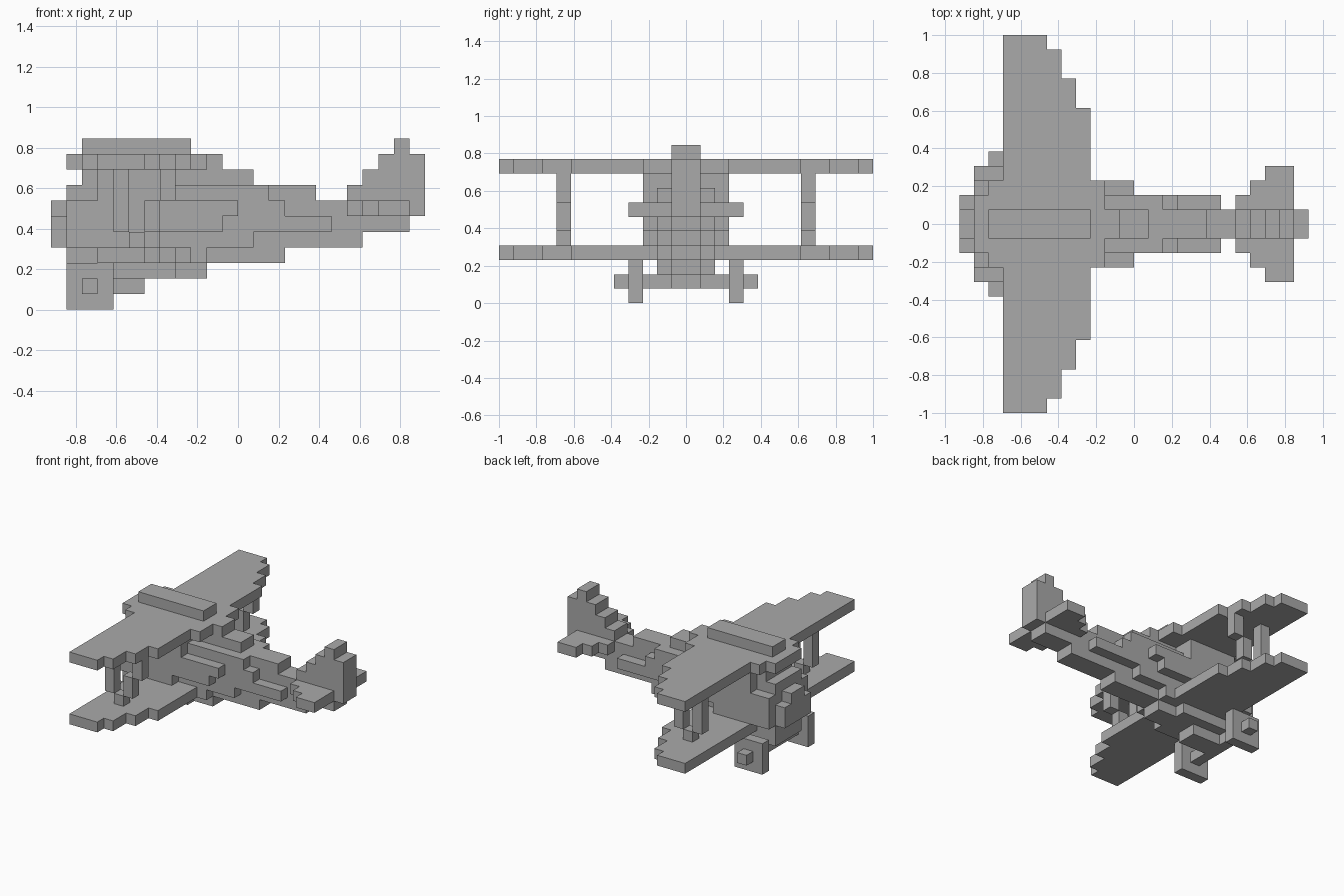
import bpy
import bmesh
import math
from mathutils import Vector

default = bpy.data.objects.get("Cube")
if default:
    bpy.data.objects.remove(default, do_unlink=True)

UNIT = 2 / 26  # edge of one block

paint = bpy.data.materials.new("plain grey")
paint.use_nodes = True
grey = (0.4, 0.4, 0.4, 1)
paint.diffuse_color = grey
paint.node_tree.nodes["Principled BSDF"].inputs["Base Color"].default_value = grey


def box(x0, x1, y0, y1, z0, z1):
    """Cells of a block-built box."""
    return {(x, y, z) for x in range(x0, x1) for y in range(y0, y1) for z in range(z0, z1)}


def slab(half, x0, x1, z0, z1):
    """Box centred across the body."""
    return box(x0, x1, -half, half, z0, z1)


def pair(cells):
    """Cells together with their reflection across the body."""
    return cells | {(x, -y - 1, z) for x, y, z in cells}


def part(name, *groups):
    """One clean outer shell around all the cells."""
    cells = set().union(*groups)
    bm = bmesh.new()
    for cell in cells:
        for axis in range(3):
            for side in (0, 1):
                step = list(cell)
                step[axis] += 1 if side else -1
                if tuple(step) in cells:
                    continue
                base = Vector(cell)
                base[axis] += side
                u, v = Vector(), Vector()
                u[(axis + 1) % 3] = 1
                v[(axis + 2) % 3] = 1
                loop = [base, base + u, base + u + v, base + v]
                if not side:
                    loop.reverse()
                bm.faces.new([bm.verts.new((p - Vector((0, 0, 0))) * UNIT) for p in loop])
    bmesh.ops.remove_doubles(bm, verts=bm.verts, dist=UNIT / 100)
    bmesh.ops.dissolve_limit(bm, angle_limit=math.radians(1), verts=bm.verts, edges=bm.edges)
    mesh = bpy.data.meshes.new(name)
    bm.to_mesh(mesh)
    bm.free()
    mesh.materials.append(paint)
    obj = bpy.data.objects.new(name, mesh)
    bpy.context.collection.objects.link(obj)


def wing(z):
    """Straight leading edge, stepped trailing edge."""
    steps = ((13, -6), (12, -5), (10, -4), (8, -3))
    return set().union(*(slab(half, -9, rear, z, z + 1) for half, rear in steps))


# Wings: the upper one has a rounded middle and a raised ridge
part("lower_wing", wing(3))
part("upper_wing", wing(9), slab(3, -10, -2, 9, 10), slab(2, -11, -3, 9, 10),
     slab(1, -3, -1, 9, 10), slab(1, -10, -3, 10, 11))

# V-shaped wing struts
part("wing_struts", pair(box(-8, -7, 8, 9, 5, 9) | box(-7, -6, 8, 9, 4, 5)
                         | box(-6, -5, 8, 9, 5, 7) | box(-5, -4, 8, 9, 7, 9)))

# Fuselage: narrow core, wider middle and widest cabin sides
core = [slab(1, -11, rear, z, z + 1)
        for z, rear in enumerate((-2, 3, 8, 11, 12, 5, 1), start=2)]
middle = [slab(2, -11, rear, z, z + 1)
          for z, rear in enumerate((-4, -2, 1, 6, 3, 2), start=2)]
cabin = [slab(2, -10, -4, 8, 9), slab(3, -9, -4, 7, 9), slab(3, -11, -5, 4, 5),
         slab(3, -11, -1, 5, 6), slab(3, -11, 0, 6, 7)]
core[-1] = slab(1, -10, 1, 8, 9)
part("fuselage", *core, *middle, *cabin)

# Nose plate
part("nose", slab(2, -12, -11, 4, 6), slab(1, -12, -11, 4, 7))

# Landing gear
part("wheels", pair(box(-11, -8, 3, 4, 0, 3)))
part("axle", slab(5, -10, -9, 1, 2), slab(1, -9, -6, 1, 2))

# Tail
part("tailplane", slab(2, 7, 8, 6, 7), slab(3, 8, 9, 6, 7), slab(4, 9, 11, 6, 7))
part("tail_fin", *(slab(1, z, 12, z, z + 1) for z in (7, 8, 9)), slab(1, 10, 11, 10, 11))
